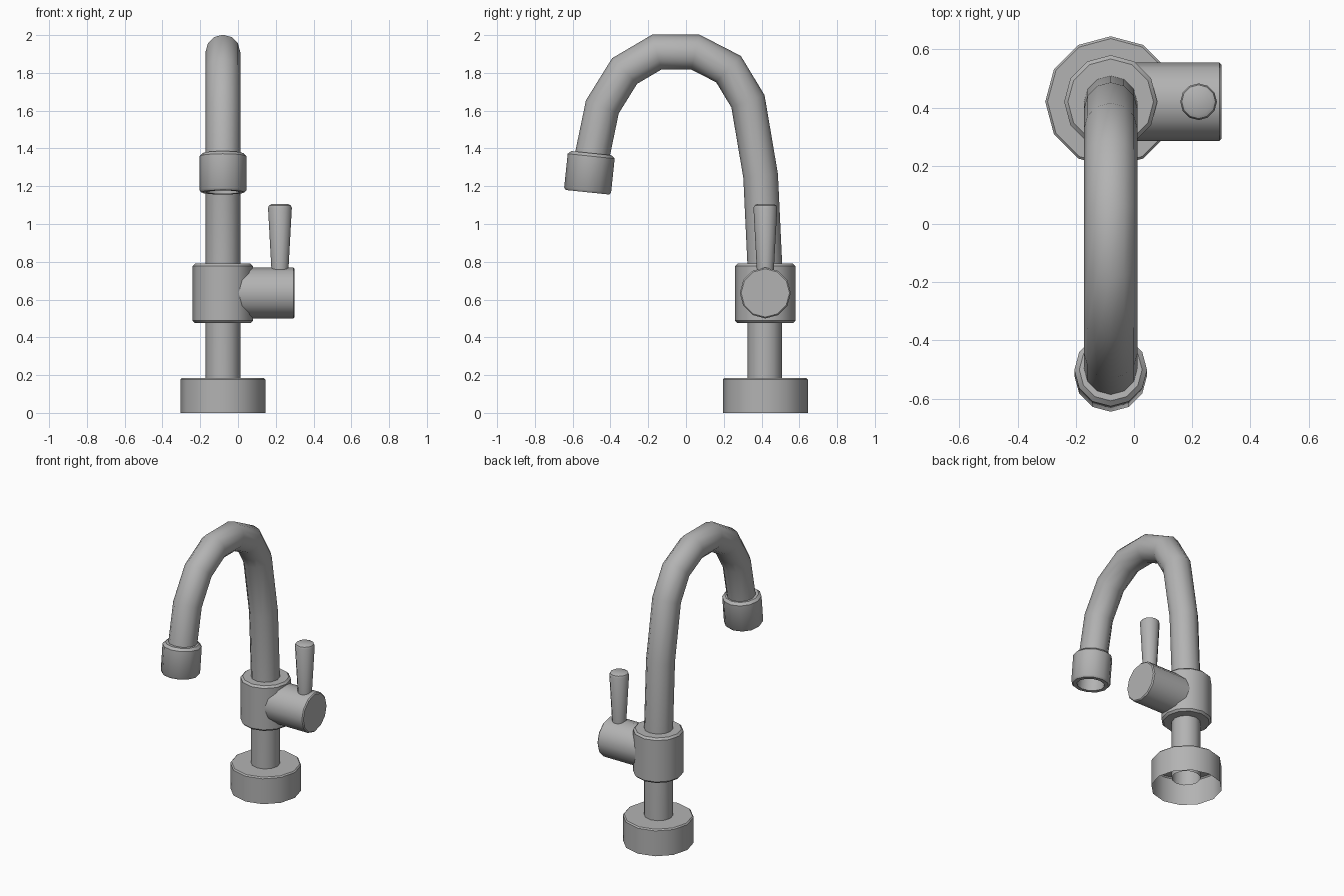
import bpy, bmesh, math
from mathutils import Vector, Matrix

cube = bpy.data.objects.get("Cube")
if cube:
    bpy.data.objects.remove(cube)

SIDES = 12
AXIS_X, AXIS_Y = -0.08, 0.42

metal = bpy.data.materials.new("brushed grey metal")
metal.use_nodes = True
GREY = (0.45, 0.45, 0.45, 1)
metal.diffuse_color = GREY
metal.node_tree.nodes["Principled BSDF"].inputs["Base Color"].default_value = GREY


def finish(name, bm, matrix=Matrix()):
    """Turn a bmesh into a smooth shaded object that keeps hard edges."""
    bmesh.ops.recalc_face_normals(bm, faces=bm.faces)
    for face in bm.faces:
        face.smooth = True
    for edge in bm.edges:
        edge.smooth = edge.calc_face_angle(0) < math.radians(40)
    mesh = bpy.data.meshes.new(name)
    bm.to_mesh(mesh)
    bm.free()
    mesh.materials.append(metal)
    obj = bpy.data.objects.new(name, mesh)
    obj.matrix_world = matrix
    bpy.context.collection.objects.link(obj)
    return obj


def bridge(bm, rings):
    """Join consecutive rings of vertices with quads."""
    for a, b in zip(rings, rings[1:]):
        for i in range(SIDES):
            j = (i + 1) % SIDES
            bm.faces.new((a[i], a[j], b[j], b[i]))


def lathe(name, profile, matrix, cap_start=False, cap_end=False):
    """Spin a (radius, height) profile about local z."""
    bm = bmesh.new()
    rings = []
    for r, h in profile:
        angles = [math.tau * i / SIDES for i in range(SIDES)]
        rings.append([bm.verts.new((r * math.cos(a), r * math.sin(a), h)) for a in angles])
    bridge(bm, rings)
    if cap_start:
        bm.faces.new(rings[0])
    if cap_end:
        bm.faces.new(rings[-1])
    return finish(name, bm, matrix)


def sweep(name, path, radius):
    """Run an open tube along a (y, z) path, mitred at each bend."""
    bm = bmesh.new()
    pts = [Vector((AXIS_X, y, z)) for y, z in path]
    side = Vector((1, 0, 0))
    rings = []
    for k, p in enumerate(pts):
        before = (p - pts[k - 1]).normalized() if k else (pts[1] - p).normalized()
        after = (pts[k + 1] - p).normalized() if k < len(pts) - 1 else before
        tangent = (before + after).normalized()
        across = tangent.cross(side) / tangent.dot(before)
        ring = []
        for i in range(SIDES):
            a = math.tau * i / SIDES
            ring.append(bm.verts.new(p + radius * (side * math.cos(a) + across * math.sin(a))))
        rings.append(ring)
    bridge(bm, rings)
    return finish(name, bm)


column = Matrix.Translation((AXIS_X, AXIS_Y, 0))

# Base flange, an open shell underneath
lathe("base_flange", [(0.225, 0), (0.225, 0.177), (0.217, 0.185), (0.08, 0.185)], column)

# Valve body around the column
lathe("valve_body", [(0.08, 0.475), (0.147, 0.475), (0.16, 0.488),
                     (0.16, 0.777), (0.147, 0.79), (0.08, 0.79)], column)

# Gooseneck pipe
sweep("gooseneck_pipe", [(0.417, 0.07), (0.417, 0.79), (0.395, 1.255), (0.328, 1.65),
                         (0.225, 1.82), (0.05, 1.91), (-0.155, 1.91), (-0.325, 1.81),
                         (-0.443, 1.62), (-0.497, 1.36)], 0.092)

# Spout outlet, tilted slightly and open below
outlet = Matrix.Translation((AXIS_X, -0.522, 1.168)) @ Matrix.Rotation(math.radians(-6), 4, "X")
lathe("spout_outlet", [(0.088, 0.195), (0.088, 0), (0.115, 0), (0.125, 0.012),
                       (0.125, 0.192), (0.108, 0.208), (0.08, 0.208)], outlet)

# Side valve barrel pointing to the model's left
barrel = Matrix.Translation((AXIS_X, AXIS_Y, 0.635)) @ Matrix.Rotation(math.pi / 2, 4, "Y")
lathe("valve_barrel", [(0.135, 0.02), (0.135, 0.373), (0.128, 0.38)], barrel, True, True)

# Tapered lever handle
lever = Matrix.Translation((0.222, AXIS_Y, 0))
lathe("lever_handle", [(0.043, 0.72), (0.063, 1.085), (0.058, 1.098), (0.045, 1.105)],
      lever, True, True)
